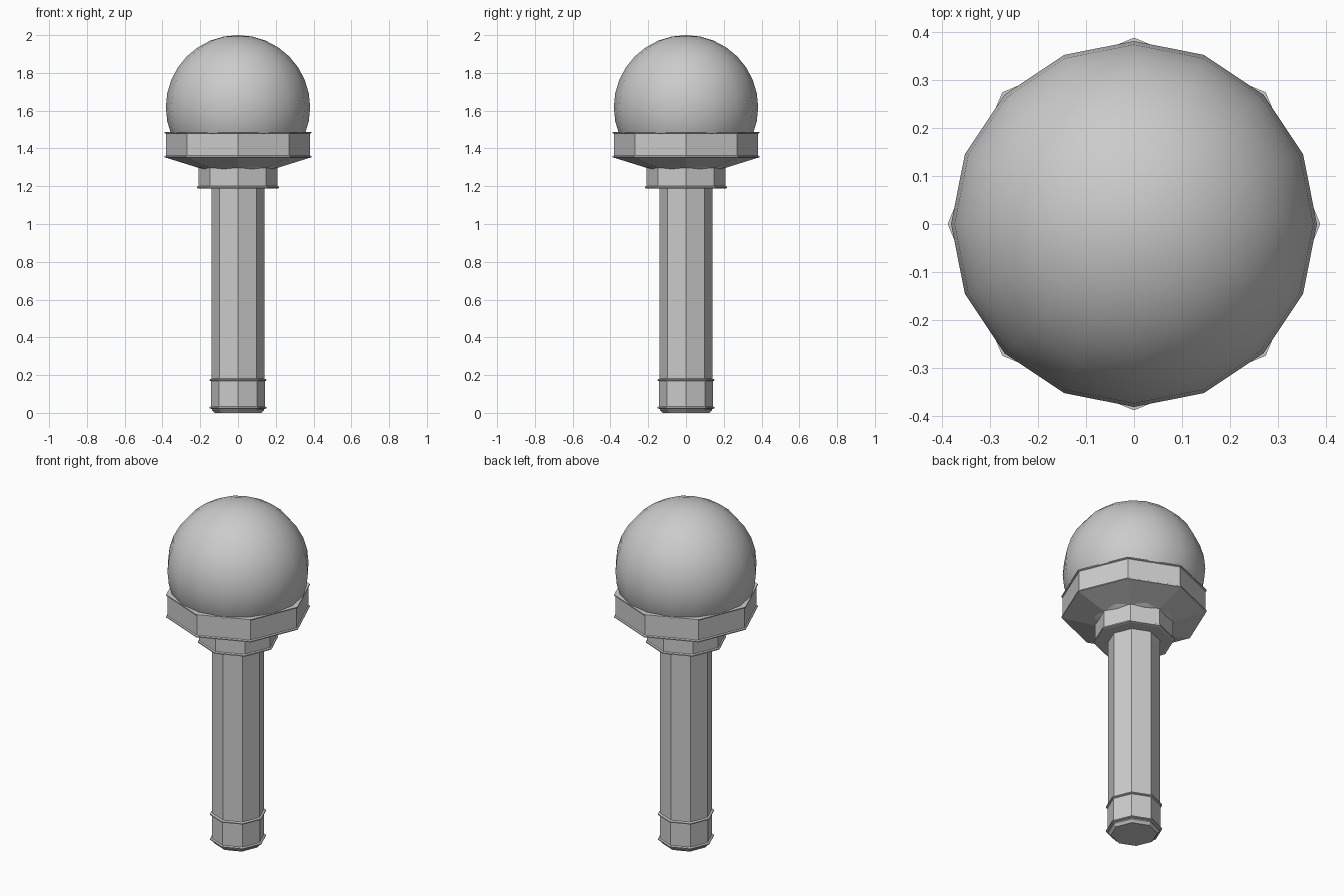
import bpy, bmesh
from math import cos, sin, tau

if "Cube" in bpy.data.objects:
    bpy.data.objects.remove(bpy.data.objects["Cube"])


def lathe(name, profile, sides=8):
    """Closed faceted solid from (radius, height) points, bottom to top."""
    bm = bmesh.new()
    rings = [[bm.verts.new((r * cos(tau * i / sides), r * sin(tau * i / sides), z))
              for i in range(sides)] for r, z in profile]
    for a, b in zip(rings, rings[1:]):
        for i in range(sides):
            j = (i + 1) % sides
            bm.faces.new((a[i], a[j], b[j], b[i]))
    bm.faces.new(rings[0][::-1])
    bm.faces.new(rings[-1])
    mesh = bpy.data.meshes.new(name)
    bm.to_mesh(mesh)
    bm.free()
    obj = bpy.data.objects.new(name, mesh)
    bpy.context.collection.objects.link(obj)
    return obj


# Octagonal handle with a chamfered, ridged foot
lathe("handle", [
    (0.125, 0.0), (0.138, 0.015), (0.138, 0.021), (0.151, 0.024), (0.151, 0.030),
    (0.142, 0.034), (0.142, 0.168), (0.151, 0.171), (0.151, 0.177),
    (0.140, 0.181), (0.140, 1.20)])

# Neck with a thin lip at its base
lathe("neck", [
    (0.205, 1.187), (0.217, 1.190), (0.217, 1.197), (0.210, 1.201), (0.210, 1.305)])

# Flared collar with a lip on both edges
lathe("collar", [
    (0.208, 1.297), (0.378, 1.350), (0.389, 1.353), (0.389, 1.359), (0.382, 1.363),
    (0.382, 1.478), (0.389, 1.481), (0.389, 1.487), (0.375, 1.488)])

# Smooth ball seated in the collar
bpy.ops.mesh.primitive_uv_sphere_add(segments=16, ring_count=16, radius=0.382,
                                     location=(0, 0, 1.618))
ball = bpy.context.object
ball.name = "ball"
bpy.ops.object.shade_smooth()
